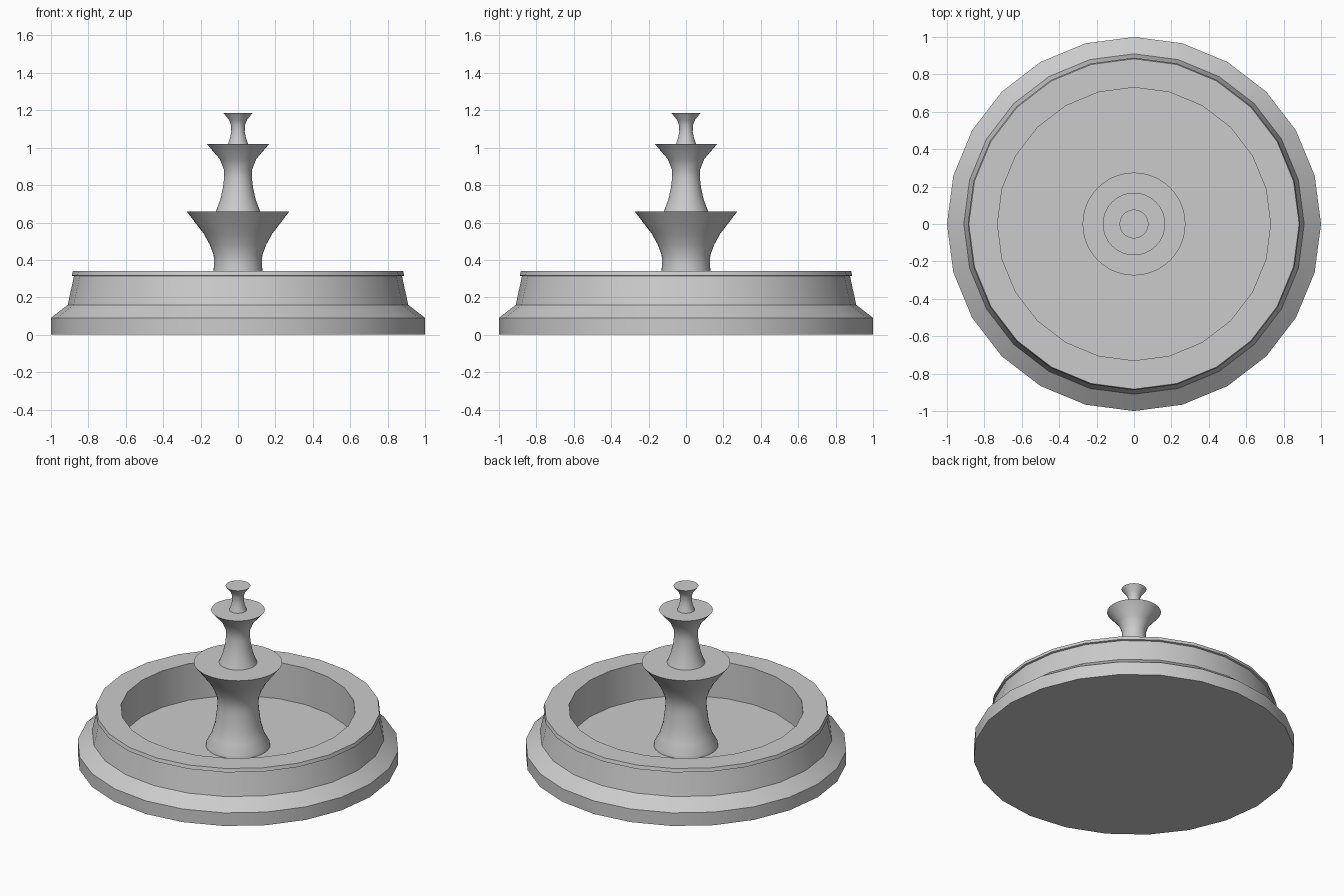
import bpy, bmesh
from math import cos, sin, tau, radians

if "Cube" in bpy.data.objects:
    bpy.data.objects.remove(bpy.data.objects["Cube"])


def lathe(name, profile, sides, close_bottom=False):
    """Revolve an (r, z) profile about z; the last ring is capped flat."""
    bm = bmesh.new()
    rings = [[bm.verts.new((r * cos(tau * i / sides), r * sin(tau * i / sides), z))
              for i in range(sides)] for r, z in profile]
    for a, b in zip(rings, rings[1:]):
        for i in range(sides):
            j = (i + 1) % sides
            bm.faces.new((a[i], a[j], b[j], b[i]))
    bm.faces.new(rings[-1])
    if close_bottom:
        bm.faces.new(rings[0][::-1])
    me = bpy.data.meshes.new(name)
    bm.to_mesh(me)
    bm.free()
    ob = bpy.data.objects.new(name, me)
    bpy.context.collection.objects.link(ob)
    bpy.ops.object.select_all(action='DESELECT')
    ob.select_set(True)
    bpy.context.view_layer.objects.active = ob
    bpy.ops.object.shade_smooth_by_angle(angle=radians(32))
    return ob


# Basin: stepped plinth, sloping wall, small lip, inner wall and floor
lathe("basin", [(1, 0), (1, 0.09), (0.91, 0.16), (0.877, 0.313), (0.889, 0.316),
                (0.883, 0.34), (0.73, 0.34), (0.73, 0.09)], 24, True)

# Three stacked flaring tiers with flat tops
lathe("lower_tier", [(0.2, 0.09), (0.197, 0.11), (0.165, 0.17), (0.142, 0.25),
                     (0.131, 0.34), (0.128, 0.38), (0.13, 0.425), (0.15, 0.48), (0.183, 0.54),
                     (0.275, 0.66)], 40)
lathe("middle_tier", [(0.118, 0.66), (0.094, 0.725), (0.08, 0.79), (0.074, 0.84),
                      (0.074, 0.88), (0.098, 0.94), (0.167, 1.02)], 40)
lathe("upper_tier", [(0.054, 1.02), (0.042, 1.055), (0.036, 1.085),
                     (0.037, 1.12), (0.047, 1.147), (0.077, 1.185)], 40)
